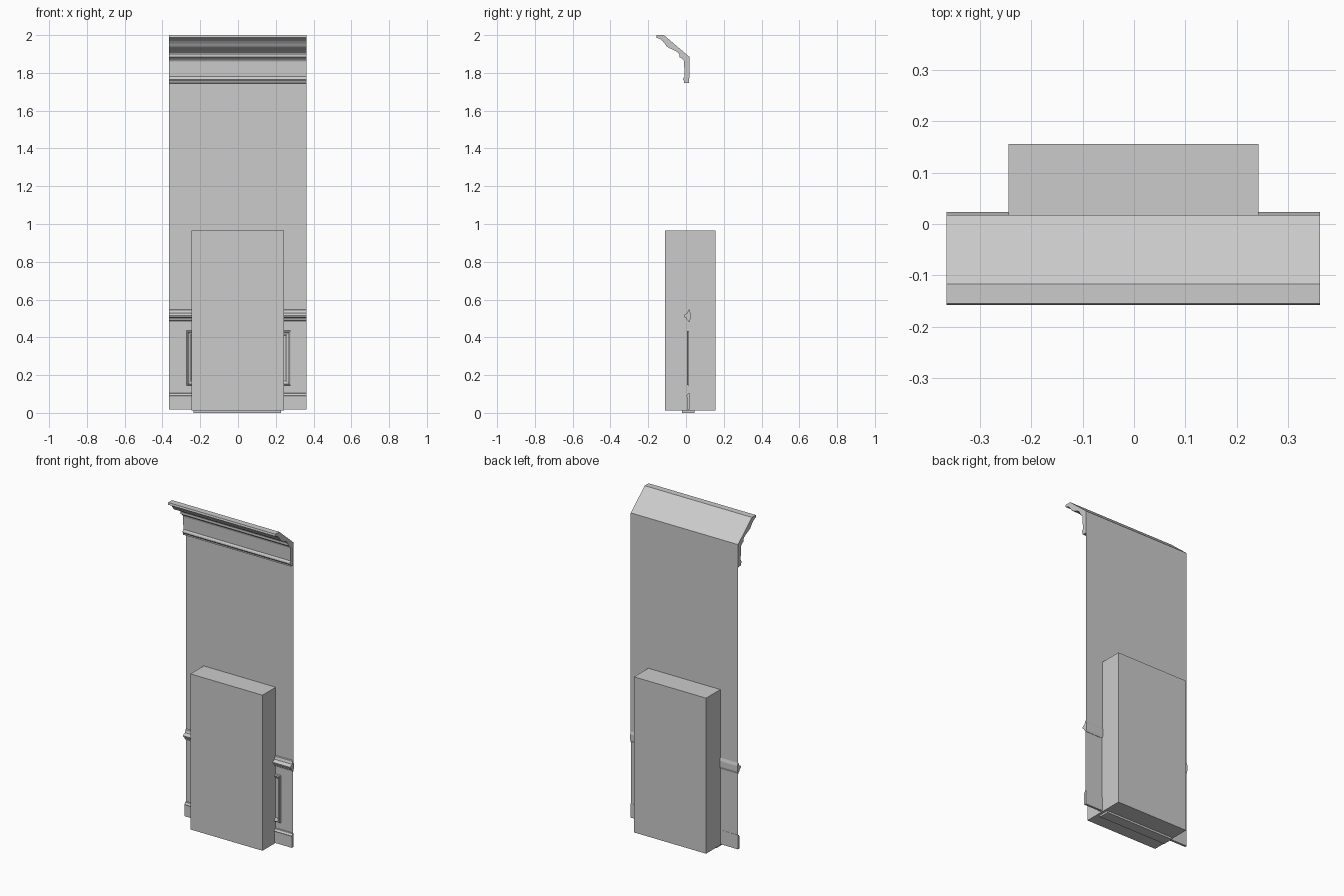
import bpy, bmesh

if "Cube" in bpy.data.objects:
    bpy.data.objects.remove(bpy.data.objects["Cube"])

X0, X1 = -0.365, 0.362
WALL_Y = 0.018


def finish(name, bm):
    bmesh.ops.recalc_face_normals(bm, faces=bm.faces[:])
    me = bpy.data.meshes.new(name)
    bm.to_mesh(me)
    bm.free()
    ob = bpy.data.objects.new(name, me)
    bpy.context.collection.objects.link(ob)
    return ob


def moulding(name, profile):
    """Closed (y, z) profile extruded across the full width."""
    bm = bmesh.new()
    f = bm.faces.new([bm.verts.new((X0, y, z)) for y, z in profile])
    ext = bmesh.ops.extrude_face_region(bm, geom=[f], use_keep_orig=True)
    for v in ext["geom"]:
        if isinstance(v, bmesh.types.BMVert):
            v.co.x = X1
    return finish(name, bm)


def box(name, a, b):
    bm = bmesh.new()
    bmesh.ops.create_cube(bm, size=1)
    for v in bm.verts:
        v.co = [(a[i] + b[i]) / 2 + v.co[i] * (b[i] - a[i]) for i in range(3)]
    return finish(name, bm)


def sheet(name, y, z0, z1):
    bm = bmesh.new()
    bm.faces.new([bm.verts.new(c) for c in
                  ((X0, y, z0), (X1, y, z0), (X1, y, z1), (X0, y, z1))])
    return finish(name, bm)


def picture_frame(name, x0, x1, z0, z1, profile):
    """Mitred rectangular moulding; profile is (inset, y)."""
    bm = bmesh.new()
    rings = [[bm.verts.new(c) for c in ((x0 + d, y, z0 + d), (x1 - d, y, z0 + d),
                                        (x1 - d, y, z1 - d), (x0 + d, y, z1 - d))]
             for d, y in profile]
    for a, b in zip(rings, rings[1:]):
        for i in range(4):
            j = (i + 1) % 4
            bm.faces.new((a[i], a[j], b[j], b[i]))
    return finish(name, bm)


# Wall sheets
sheet("upper_wall", WALL_Y, 0.54, 1.885)
sheet("wainscot_panel", 0.016, 0.018, 0.545)

# Crown cornice with sloped back and frieze
moulding("crown_cornice", [
    (-0.117, 2.0), (-0.155, 2.0), (-0.158, 1.988), (-0.135, 1.978),
    (-0.125, 1.970), (-0.112, 1.955), (-0.103, 1.940), (-0.090, 1.932),
    (-0.072, 1.924), (-0.055, 1.916), (-0.040, 1.906), (-0.034, 1.895),
    (-0.034, 1.883), (-0.022, 1.876), (-0.012, 1.866), (-0.010, 1.858),
    (-0.008, 1.780), (-0.014, 1.772), (-0.016, 1.764), (-0.010, 1.756),
    (-0.010, 1.747), (0.017, 1.745), (WALL_Y, 1.885)])

# Chair rail
moulding("chair_rail", [
    (0.018, 0.548), (0.012, 0.545), (0.007, 0.528), (-0.004, 0.523),
    (-0.010, 0.516), (-0.008, 0.507), (0.001, 0.502), (0.005, 0.492),
    (0.012, 0.487), (0.013, 0.480), (0.018, 0.480), (0.023, 0.495),
    (0.023, 0.530)])

# Baseboard
moulding("baseboard", [
    (0.018, 0.105), (0.010, 0.103), (0.008, 0.096), (0.002, 0.091),
    (0.004, 0.085), (0.004, 0.018), (0.018, 0.018)])

# Raised frame on the wainscot
picture_frame("wainscot_frame", -0.272, 0.279, 0.145, 0.435,
              [(0, 0.016), (0.002, 0.007), (0.008, 0.004),
               (0.013, 0.009), (0.020, 0.012), (0.024, 0.016)])

# Central block through the wall and the thin plate below it
box("central_block", (-0.245, -0.11, 0.012), (0.243, 0.156, 0.965))
box("base_plate", (-0.235, -0.02, 0.0), (0.228, 0.045, 0.012))
